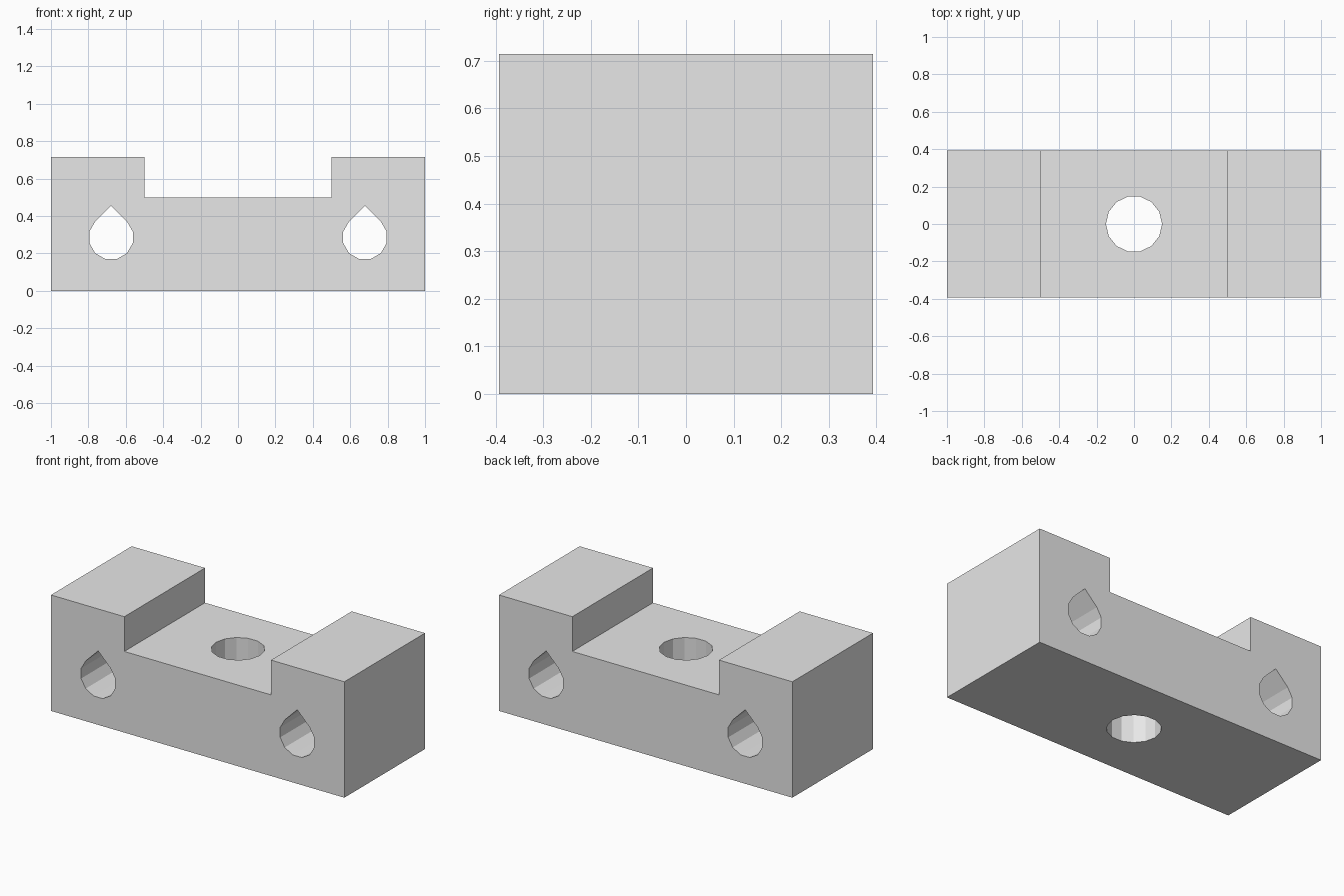
import bpy
import bmesh
from math import cos, sin, tau, radians, sqrt
from mathutils import Vector

default_cube = bpy.data.objects.get("Cube")
if default_cube:
    bpy.data.objects.remove(default_cube)

UNIT = 1 / 28          # the longest side is 56 units
LENGTH, DEPTH, HEIGHT = 56 * UNIT, 22 * UNIT, 20 * UNIT
FLOOR = 14 * UNIT      # height of the middle channel

grey = bpy.data.materials.new("light_grey")
grey.use_nodes = True
grey.diffuse_color = (0.8, 0.8, 0.8, 1)
grey.node_tree.nodes["Principled BSDF"].inputs["Base Color"].default_value = (0.8, 0.8, 0.8, 1)


def prism(name, points, sweep):
    """Extrude a closed planar outline along the sweep vector."""
    bm = bmesh.new()
    face = bm.faces.new([bm.verts.new(p) for p in points])
    extruded = bmesh.ops.extrude_face_region(bm, geom=[face])["geom"]
    verts = [g for g in extruded if isinstance(g, bmesh.types.BMVert)]
    bmesh.ops.translate(bm, verts=verts, vec=Vector(sweep))
    bmesh.ops.recalc_face_normals(bm, faces=bm.faces)
    mesh = bpy.data.meshes.new(name)
    bm.to_mesh(mesh)
    bm.free()
    mesh.materials.append(grey)
    obj = bpy.data.objects.new(name, mesh)
    bpy.context.collection.objects.link(obj)
    return obj


def cut(body, cutter):
    """Subtract a hidden cutter from the body."""
    cutter.hide_render = True
    cutter.hide_viewport = True
    mod = body.modifiers.new(cutter.name, 'BOOLEAN')
    mod.operation = 'DIFFERENCE'
    mod.solver = 'EXACT'
    mod.object = cutter


# U-shaped block
half, inner = LENGTH / 2, LENGTH / 4
right_side = [(half, 0), (half, HEIGHT), (inner, HEIGHT), (inner, FLOOR)]
profile = right_side + [(-x, z) for x, z in reversed(right_side)]
block = prism("mounting_block", [(x, -DEPTH / 2, z) for x, z in profile], (0, DEPTH, 0))

# Vertical bolt hole
sides, radius = 14, 4.2 * UNIT
ring = [(radius * cos(tau * i / sides), radius * sin(tau * i / sides), -0.1) for i in range(sides)]
cutters = [prism("bolt_hole_cutter", ring, (0, 0, 1))]

# Teardrop holes, running front to back
r, centre_x, centre_z = 0.12, 19 * UNIT, 8 * UNIT
angles = [radians(135 + 30 * i) for i in range(10)]
teardrop = [(0, r * sqrt(2))] + [(r * cos(a), r * sin(a)) for a in angles]
for side, sign in (("left", 1), ("right", -1)):
    outline = [(sign * centre_x + x, -DEPTH, centre_z + z) for x, z in teardrop]
    cutters.append(prism(side + "_teardrop_cutter", outline, (0, 2 * DEPTH, 0)))

for cutter in cutters:
    cut(block, cutter)

# Apply the cuts and drop the cutters
bpy.context.view_layer.update()
graph = bpy.context.evaluated_depsgraph_get()
finished = bpy.data.meshes.new_from_object(block.evaluated_get(graph))
block.modifiers.clear()
block.data = finished
for cutter in cutters:
    bpy.data.objects.remove(cutter)
